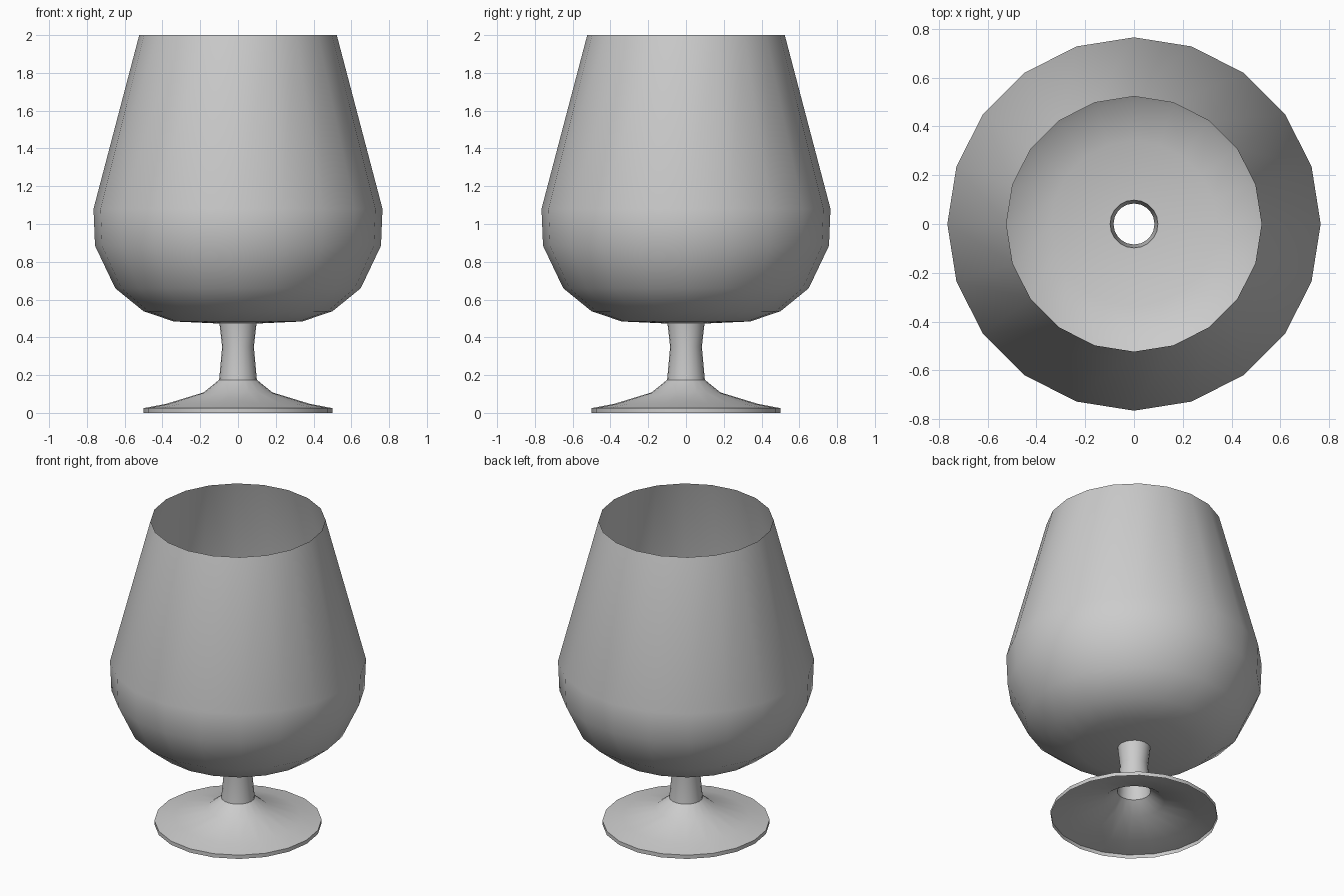
import bpy, bmesh, math

if "Cube" in bpy.data.objects:
    bpy.data.objects.remove(bpy.data.objects["Cube"])

SIDES = 20


def lathe(name, profile):
    """Revolve an open (radius, height) profile into a thin single-skin shell."""
    bm = bmesh.new()
    rings = []
    for r, z in profile:
        rings.append([bm.verts.new((r * math.cos(math.tau * i / SIDES),
                                    r * math.sin(math.tau * i / SIDES), z))
                      for i in range(SIDES)])
    for low, high in zip(rings, rings[1:]):
        for i in range(SIDES):
            j = (i + 1) % SIDES
            bm.faces.new((low[i], low[j], high[j], high[i]))
    mesh = bpy.data.meshes.new(name)
    bm.to_mesh(mesh)
    bm.free()
    obj = bpy.data.objects.new(name, mesh)
    bpy.context.collection.objects.link(obj)
    bpy.ops.object.select_all(action='DESELECT')
    obj.select_set(True)
    bpy.context.view_layer.objects.active = obj
    bpy.ops.object.shade_smooth_by_angle(angle=math.radians(35))
    return obj


# Flared foot, hollow underneath
lathe("foot", [(0.5, 0), (0.5, 0.025), (0.38, 0.048), (0.183, 0.108), (0.1, 0.175)])

# Waisted hollow stem
lathe("stem", [(0.1, 0.175), (0.084, 0.35), (0.098, 0.473)])

# Bowl, open at the rim and into the stem
lathe("bowl", [(0.098, 0.473), (0.34, 0.484), (0.5, 0.538), (0.65, 0.66),
               (0.757, 0.885), (0.765, 1.08), (0.523, 2.0)])
